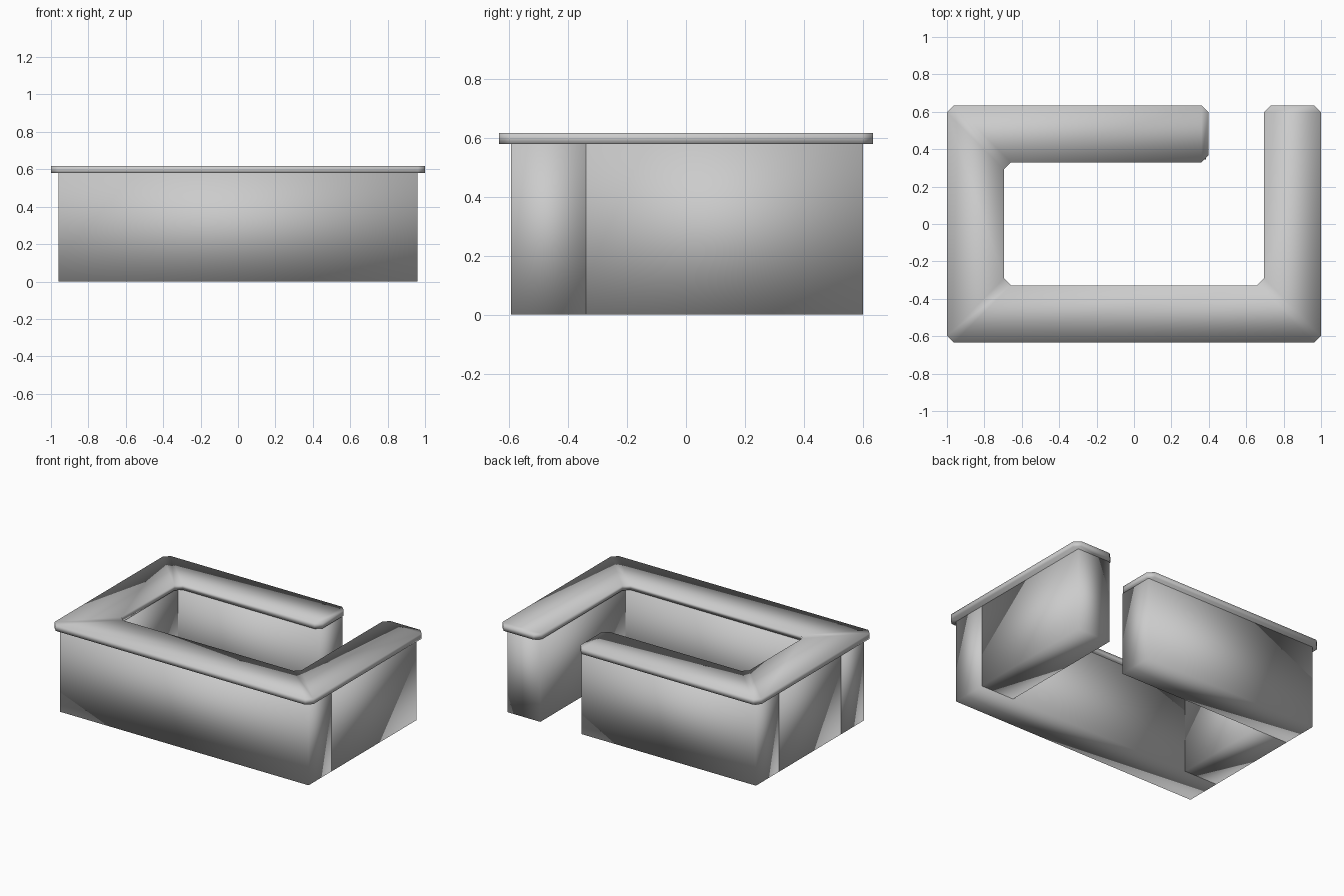
import bpy, bmesh

if "Cube" in bpy.data.objects:
    bpy.data.objects.remove(bpy.data.objects["Cube"])


def prism(name, outline, z0, z1):
    """Extrude a counter-clockwise outline into a closed, fully smooth-shaded solid."""
    bm = bmesh.new()
    low = [bm.verts.new((x, y, z0)) for x, y in outline]
    high = [bm.verts.new((x, y, z1)) for x, y in outline]
    bm.faces.new(low[::-1])
    bm.faces.new(high)
    n = len(outline)
    for i in range(n):
        j = (i + 1) % n
        bm.faces.new((low[i], low[j], high[j], high[i]))
    for f in bm.faces:
        f.smooth = True
    bm.normal_update()
    bmesh.ops.triangulate(bm, faces=[f for f in bm.faces if len(f.verts) > 4])
    mesh = bpy.data.meshes.new(name)
    bm.to_mesh(mesh)
    bm.free()
    obj = bpy.data.objects.new(name, mesh)
    bpy.context.collection.objects.link(obj)
    return obj


def chamfered(points, c):
    """Cut every right-angled corner of an axis-aligned outline by c."""
    out = []
    for i, (x, y) in enumerate(points):
        for px, py in (points[i - 1], points[(i + 1) % len(points)]):
            d = abs(px - x) + abs(py - y)
            out.append((x + (px - x) * c / d, y + (py - y) * c / d))
    return out


# Counter bodies: four boxes butted together
TOP = 0.579
bodies = {
    "front_counter": (-0.96, 0.96, -0.593, -0.34),
    "back_counter": (-0.96, 0.385, 0.345, 0.60),
    "left_counter": (-0.96, -0.705, -0.34, 0.345),
    "right_counter": (0.705, 0.96, -0.34, 0.60),
}
for name, (x0, x1, y0, y1) in bodies.items():
    prism(name, [(x0, y0), (x1, y0), (x1, y1), (x0, y1)], 0, TOP)

# Worktop: one slab running round the counter, open at the back right
corners = [(-1, -0.634), (1, -0.634), (1, 0.634), (0.695, 0.634),
           (0.695, -0.328), (-0.695, -0.328), (-0.695, 0.33),
           (0.398, 0.33), (0.398, 0.634), (-1, 0.634)]
prism("worktop", chamfered(corners, 0.037), TOP, 0.617)
